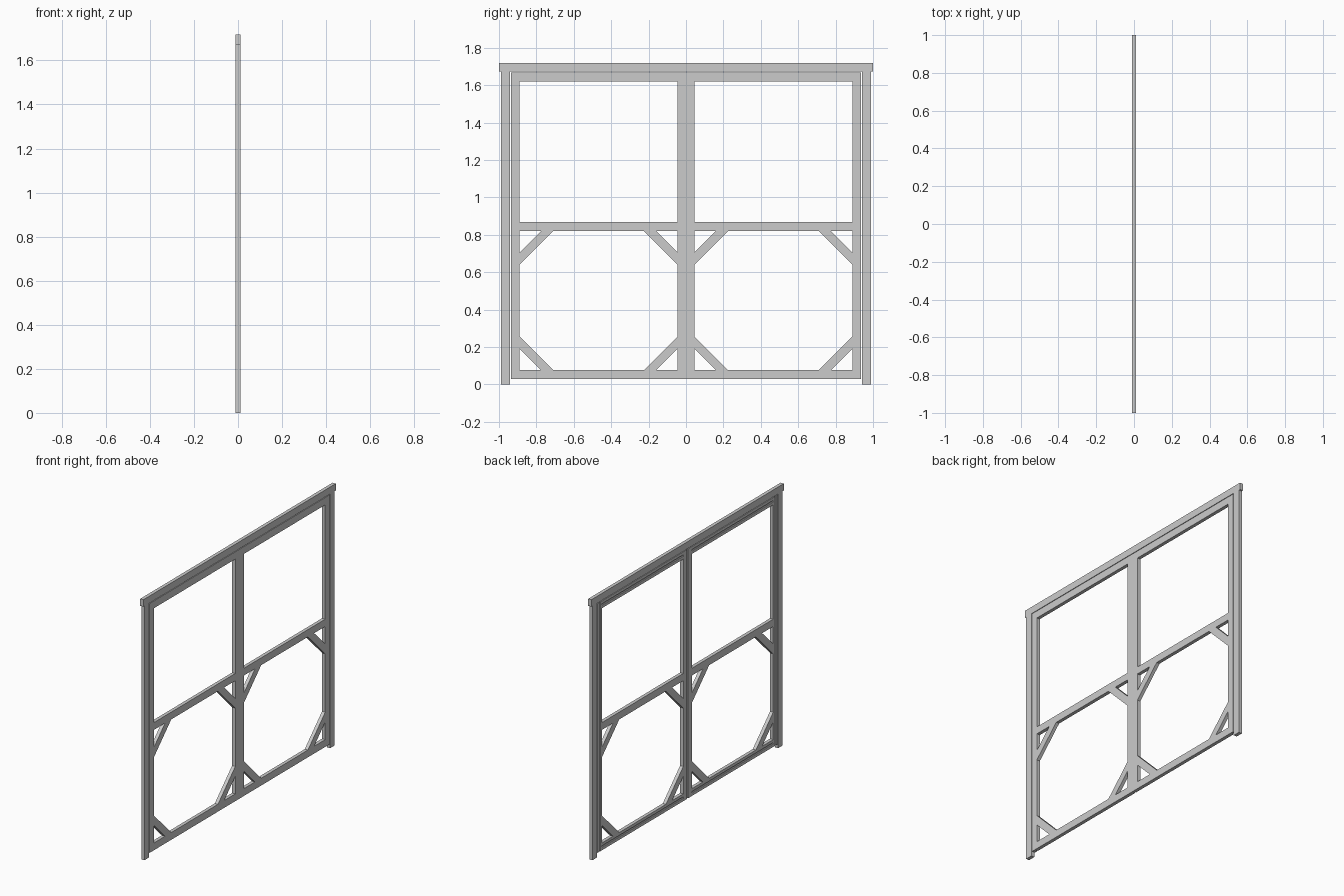
import bpy, bmesh

if "Cube" in bpy.data.objects:
    bpy.data.objects.remove(bpy.data.objects["Cube"])

T = 0.0115  # half thickness of every board


def prism(name, pts, axis_vec, base):
    """Extrude a closed polygon given as 3D points along axis_vec."""
    bm = bmesh.new()
    vs = [bm.verts.new([p[i] + base[i] for i in range(3)]) for p in pts]
    ret = bmesh.ops.extrude_face_region(bm, geom=[bm.faces.new(vs)])
    moved = [g for g in ret["geom"] if isinstance(g, bmesh.types.BMVert)]
    bmesh.ops.translate(bm, verts=moved, vec=axis_vec)
    bmesh.ops.recalc_face_normals(bm, faces=bm.faces)
    me = bpy.data.meshes.new(name)
    bm.to_mesh(me)
    bm.free()
    ob = bpy.data.objects.new(name, me)
    bpy.context.collection.objects.link(ob)
    return ob


def section(width, grooved):
    """Board cross-section (x, across); screen groove on the -x face."""
    h, g, d = width / 2, 0.005, 0.007
    pts = [(-T, -h), (T, -h), (T, h), (-T, h)]
    if grooved:
        pts += [(-T, g), (-T + d, g), (-T + d, -g), (-T, -g)]
    return pts


def upright(name, y, width, z0, z1, grooved=False):
    pts = [(x, a, 0) for x, a in section(width, grooved)]
    return prism(name, pts, (0, 0, z1 - z0), (0, y, z0))


def rail(name, z, width, y0, y1, grooved=False):
    pts = [(x, 0, a) for x, a in section(width, grooved)]
    return prism(name, pts, (0, y1 - y0, 0), (0, y0, z))


# Outer frame
rail("header", 1.695, 0.046, -1, 1)
for s, side in ((-1, "left"), (1, "right")):
    upright("post_" + side, s * 0.965, 0.048, 0, 1.672)
    upright("stile_" + side, s * 0.9125, 0.045, 0.028, 1.668, True)

# Central stile
upright("centre_stile", 0, 0.09, 0.028, 1.668, True)

# Rails and corner braces of each half
for s, side in ((-1, "left"), (1, "right")):
    y0, y1 = sorted((s * 0.045, s * 0.89))
    rail("top_rail_" + side, 1.644, 0.048, y0, y1, True)
    rail("middle_rail_" + side, 0.844, 0.048, y0, y1)
    rail("bottom_rail_" + side, 0.052, 0.048, y0, y1, True)
    for z, dz, level in ((0.82, -1, "upper"), (0.076, 1, "lower")):
        for y, dy, place in ((y0, 1, "a"), (y1, -1, "b")):
            pts = [(-T, dy * a, dz * b) for a, b in
                   ((0, 0.115), (0.115, 0), (0.18, 0), (0, 0.18))]
            prism(f"brace_{level}_{side}_{place}", pts, (2 * T, 0, 0), (0, y, z))
